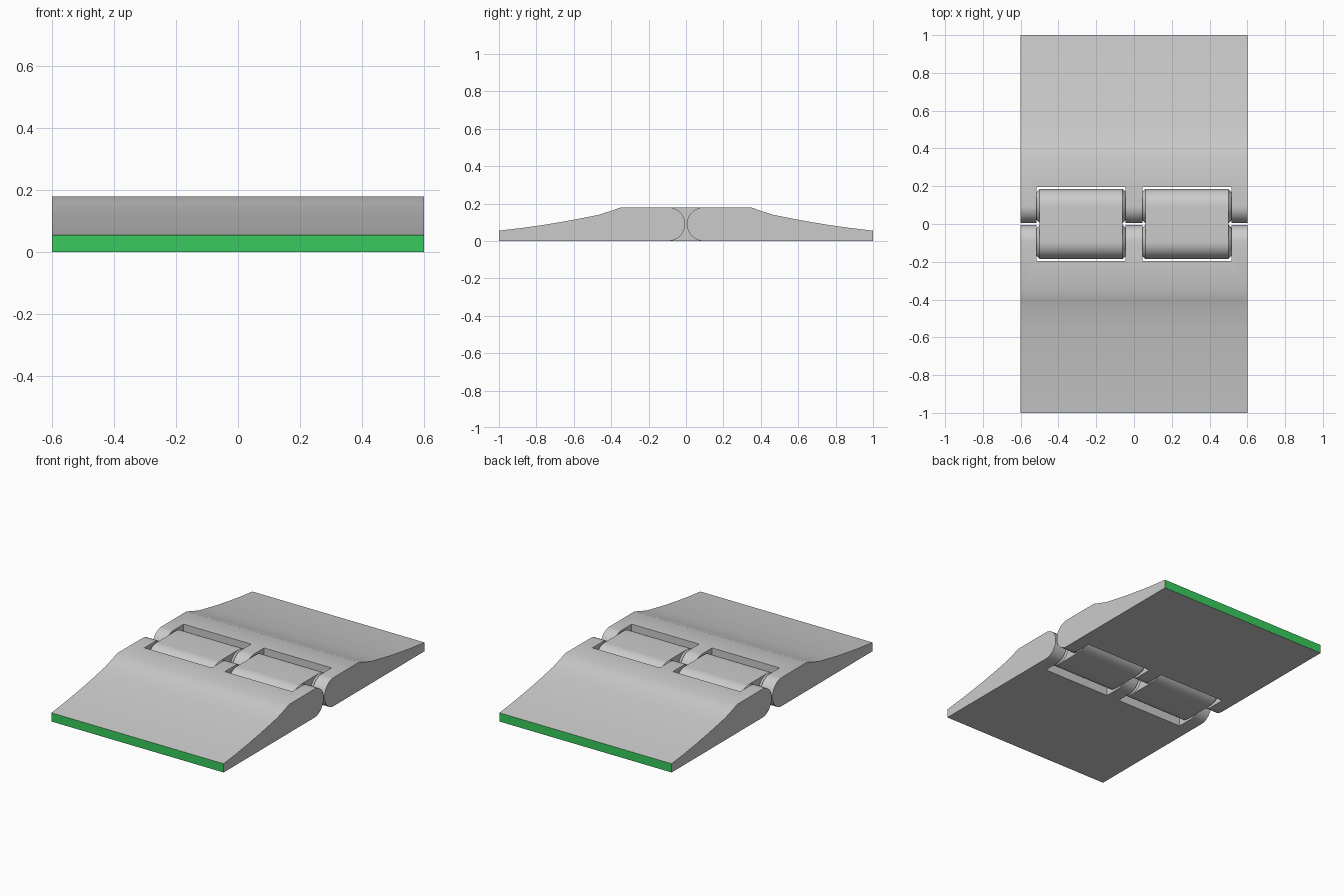
import bpy, bmesh, math

if "Cube" in bpy.data.objects:
    bpy.data.objects.remove(bpy.data.objects["Cube"])

R = 0.09          # knuckle radius (half of the thickness)
CY = 0.095        # distance of each hinge axis from the middle
HALF_W = 0.6      # half width of the ramps
POCKETS = [(-0.515, -0.045), (0.045, 0.515)]
POCKET_Y = 0.195
GAP = 0.015


def material(name, rgb):
    m = bpy.data.materials.new(name)
    m.diffuse_color = (*rgb, 1)
    m.use_nodes = True
    m.node_tree.nodes["Principled BSDF"].inputs["Base Color"].default_value = m.diffuse_color
    return m


grey = material("grey", (0.60, 0.60, 0.60))
green = material("green", (0.04, 0.60, 0.11))


def add_object(name, bm, mats):
    bmesh.ops.recalc_face_normals(bm, faces=bm.faces)
    me = bpy.data.meshes.new(name)
    bm.to_mesh(me)
    bm.free()
    ob = bpy.data.objects.new(name, me)
    bpy.context.collection.objects.link(ob)
    for m in mats:
        me.materials.append(m)
    return ob


def extrude_x(bm, profile, x0, x1):
    """Solid with a (y, z) profile between two x positions."""
    f = bm.faces.new([bm.verts.new((x0, y, z)) for y, z in profile])
    r = bmesh.ops.extrude_face_region(bm, geom=[f])
    verts = [v for v in r["geom"] if isinstance(v, bmesh.types.BMVert)]
    bmesh.ops.translate(bm, verts=verts, vec=(x1 - x0, 0, 0))


def arc(cy, a0, a1, n=32):
    return [(cy + R * math.cos(math.radians(a0 + (a1 - a0) * i / n)),
             R + R * math.sin(math.radians(a0 + (a1 - a0) * i / n))) for i in range(n + 1)]


def smooth(ob):
    bpy.ops.object.select_all(action='DESELECT')
    bpy.context.view_layer.objects.active = ob
    ob.select_set(True)
    bpy.ops.object.shade_smooth_by_angle(angle=math.radians(30))


# Ramps: sloped profile with a rounded hinge end, pockets cut for the links
slope = [(0.345, 0.18), (0.40, 0.161), (0.465, 0.14), (0.55, 0.123), (0.65, 0.104),
         (0.76, 0.086), (0.88, 0.069), (1.0, 0.055), (1.0, 0.0)]
for name, s in (("front_ramp", -1), ("back_ramp", 1)):
    bm = bmesh.new()
    profile = arc(CY, 270, 90) + slope
    extrude_x(bm, [(s * y, z) for y, z in profile], -HALF_W, HALF_W)
    ramp = add_object(name, bm, [grey, green])

    bm = bmesh.new()
    box = [(-POCKET_Y, -0.1), (POCKET_Y, -0.1), (POCKET_Y, 0.3), (-POCKET_Y, 0.3)]
    for x0, x1 in POCKETS:
        extrude_x(bm, box, x0, x1)
    cutter = add_object("pocket_cutter", bm, [grey])
    cutter.hide_render = True

    mod = ramp.modifiers.new("pockets", 'BOOLEAN')
    mod.object = cutter
    mod.operation = 'DIFFERENCE'
    mod.solver = 'EXACT'
    bpy.context.view_layer.objects.active = ramp
    bpy.ops.object.modifier_apply(modifier="pockets")
    bpy.data.objects.remove(cutter)

    # Green outer end face
    for p in ramp.data.polygons:
        p.material_index = 1 if abs(p.center.y) > 0.995 else 0
    smooth(ramp)

# Links: rounded bars with tapered pins reaching the knuckles
for name, (x0, x1) in zip(("left_link", "right_link"), POCKETS):
    bm = bmesh.new()
    a, b = x0 + GAP, x1 - GAP
    extrude_x(bm, arc(CY, -90, 90) + arc(-CY, 90, 270), a, b)
    for cy in (-CY, CY):
        for x, d in ((a, -1), (b, 1)):
            rings = []
            for dx, r in ((0, R), (GAP + 0.005, R - GAP - 0.005)):
                rings.append([bm.verts.new((x + d * dx,
                                            cy + r * math.cos(2 * math.pi * i / 64),
                                            R + r * math.sin(2 * math.pi * i / 64)))
                              for i in range(64)])
            for i in range(64):
                j = (i + 1) % 64
                bm.faces.new((rings[0][i], rings[0][j], rings[1][j], rings[1][i]))
            bm.faces.new(rings[1])
    smooth(add_object(name, bm, [grey]))
